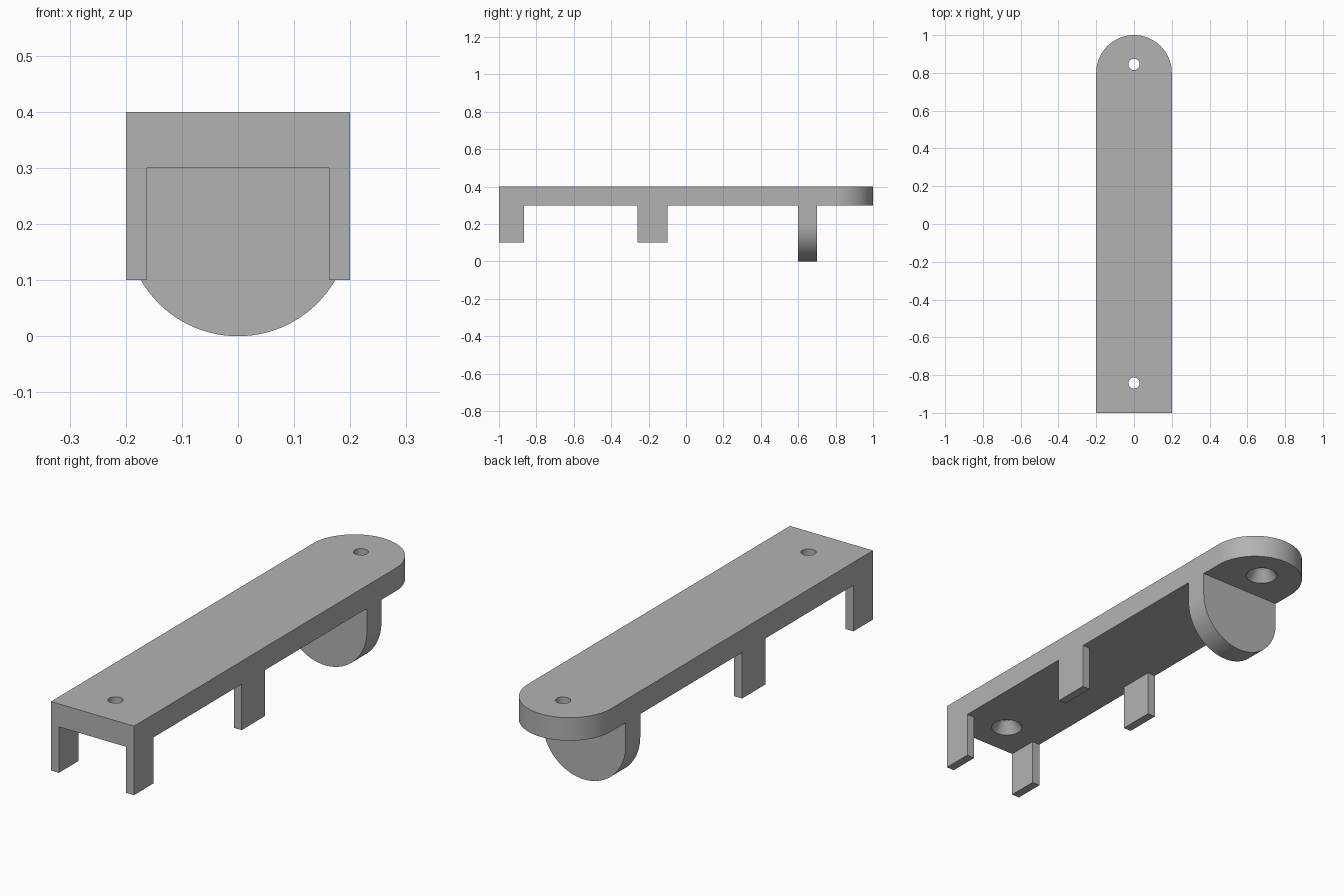
import bpy
import bmesh
import math
from mathutils import Matrix, Vector

cube = bpy.data.objects.get("Cube")
if cube:
    bpy.data.objects.remove(cube, do_unlink=True)

HALF_W = 0.2              # half width of the plate
LEG_T = 0.038             # leg wall thickness
PLATE_Z = (0.3, 0.4)
LEG_Z = 0.1

grey = bpy.data.materials.new("plain grey")
grey.use_nodes = True
colour = (0.45, 0.45, 0.45, 1)
grey.diffuse_color = colour
grey.node_tree.nodes["Principled BSDF"].inputs["Base Color"].default_value = colour


def add_object(name, bm):
    bmesh.ops.recalc_face_normals(bm, faces=bm.faces)
    mesh = bpy.data.meshes.new(name)
    bm.to_mesh(mesh)
    bm.free()
    mesh.materials.append(grey)
    obj = bpy.data.objects.new(name, mesh)
    bpy.context.collection.objects.link(obj)
    return obj


def smooth(obj):
    bpy.ops.object.select_all(action='DESELECT')
    obj.select_set(True)
    bpy.context.view_layer.objects.active = obj
    bpy.ops.object.shade_smooth_by_angle(angle=math.radians(30))


def prism(name, outline, direction):
    """Extrude a closed outline along a direction."""
    bm = bmesh.new()
    face = bm.faces.new([bm.verts.new(p) for p in outline])
    result = bmesh.ops.extrude_face_region(bm, geom=[face], use_keep_orig=True)
    verts = [g for g in result["geom"] if isinstance(g, bmesh.types.BMVert)]
    bmesh.ops.translate(bm, verts=verts, vec=Vector(direction))
    return add_object(name, bm)


def half_circle(radius, steps=48):
    angles = [math.pi * i / steps for i in range(steps + 1)]
    return [(radius * math.cos(a), radius * math.sin(a)) for a in angles]


def box(name, low, high):
    bm = bmesh.new()
    low, high = Vector(low), Vector(high)
    matrix = Matrix.Translation((low + high) / 2) @ Matrix.Diagonal((*(high - low), 1))
    bmesh.ops.create_cube(bm, size=1, matrix=matrix)
    return add_object(name, bm)


def countersink_cutter(y):
    """Straight hole widening into a cone at the underside."""
    rings = [(0.065, 0.25), (0.065, 0.3), (0.03, 0.35), (0.03, 0.45)]
    bm = bmesh.new()
    edges = []
    for (r0, z0), (r1, z1) in zip(rings, rings[1:]):
        edges.append(bm.edges.new((bm.verts.new((r0, y, z0)), bm.verts.new((r1, y, z1)))))
    bmesh.ops.spin(bm, geom=bm.verts[:] + edges, cent=(0, y, 0), axis=(0, 0, 1),
                   angle=math.tau, steps=48)
    bmesh.ops.remove_doubles(bm, verts=bm.verts, dist=0.0001)
    bmesh.ops.holes_fill(bm, edges=[e for e in bm.edges if e.is_boundary], sides=0)
    cutter = add_object("hole_cutter", bm)
    cutter.hide_render = True
    return cutter


# Top plate, square at the front and round at the back
bottom, top = PLATE_Z
outline = [(-HALF_W, -1, bottom), (HALF_W, -1, bottom)]
outline += [(x, 0.8 + y, bottom) for x, y in half_circle(HALF_W)]
plate = prism("plate", outline, (0, 0, top - bottom))

# Countersunk screw holes
cutters = [countersink_cutter(y) for y in (-0.842, 0.845)]
for cutter in cutters:
    cut = plate.modifiers.new("screw hole", 'BOOLEAN')
    cut.operation = 'DIFFERENCE'
    cut.solver = 'EXACT'
    cut.object = cutter
depsgraph = bpy.context.evaluated_depsgraph_get()
cut_mesh = bpy.data.meshes.new_from_object(plate.evaluated_get(depsgraph))
plate.modifiers.clear()
plate.data = cut_mesh
for cutter in cutters:
    bpy.data.objects.remove(cutter, do_unlink=True)
smooth(plate)

# Two pairs of legs, flush with the plate sides
for place, y0, y1 in (("front", -1, -0.865), ("middle", -0.26, -0.1)):
    for side, x0 in (("right", -HALF_W), ("left", HALF_W - LEG_T)):
        box(f"{place}_leg_{side}", (x0, y0, LEG_Z), (x0 + LEG_T, y1, bottom))

# Round-bottomed tab under the back
outline = [(-HALF_W, 0.6, bottom), (HALF_W, 0.6, bottom)]
outline += [(x, 0.6, HALF_W - z) for x, z in half_circle(HALF_W)]
tab = prism("round_tab", outline, (0, 0.1, 0))
smooth(tab)
